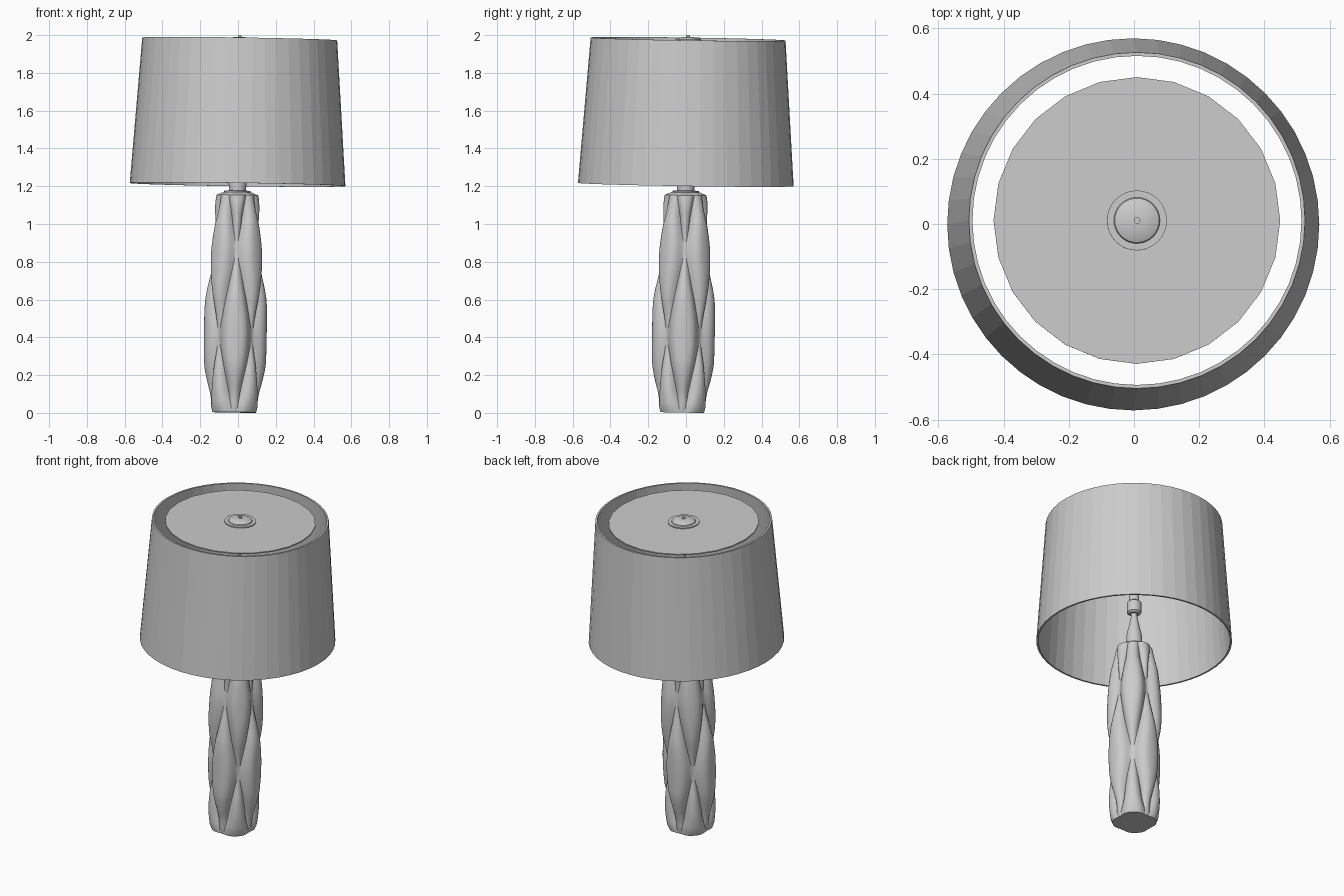
import bpy, bmesh, math
from mathutils import Matrix, Vector

if "Cube" in bpy.data.objects:
    bpy.data.objects.remove(bpy.data.objects["Cube"], do_unlink=True)

grey = bpy.data.materials.new("plain grey")
grey.use_nodes = True
COLOUR = (0.6, 0.6, 0.6, 1)
grey.diffuse_color = COLOUR
grey.node_tree.nodes["Principled BSDF"].inputs["Base Color"].default_value = COLOUR

# The whole lamp leans slightly towards +x and +y
axis = Vector((0.0147, 0.0157, 1))
LEAN = Matrix.Translation((-0.02, -0.02, 0.003)) @ Vector((0, 0, 1)).rotation_difference(axis).to_matrix().to_4x4()


def finish(bm, name, angle):
    bmesh.ops.recalc_face_normals(bm, faces=bm.faces)
    mesh = bpy.data.meshes.new(name)
    bm.to_mesh(mesh)
    bm.free()
    mesh.materials.append(grey)
    obj = bpy.data.objects.new(name, mesh)
    bpy.context.collection.objects.link(obj)
    obj.matrix_world = LEAN
    bpy.ops.object.select_all(action="DESELECT")
    obj.select_set(True)
    bpy.context.view_layer.objects.active = obj
    bpy.ops.object.shade_smooth_by_angle(angle=math.radians(angle))
    return obj


def ring(bm, radius, z, sides):
    return [bm.verts.new((radius * math.cos(t), radius * math.sin(t), z))
            for t in (math.tau * i / sides for i in range(sides))]


def bridge(bm, a, b):
    n = len(a)
    for i in range(n):
        k = (i + 1) % n
        bm.faces.new((a[i], a[k], b[k], b[i]))


def lathe(name, profile, sides, closed=False, angle=30):
    """Spin (radius, z) points; cap the ends, or join last to first."""
    bm = bmesh.new()
    rings = [ring(bm, r, z, sides) for r, z in profile]
    for a, b in zip(rings, rings[1:]):
        bridge(bm, a, b)
    if closed:
        bridge(bm, rings[-1], rings[0])
    else:
        bm.faces.new(rings[0])
        bm.faces.new(rings[-1])
    return finish(bm, name, angle)


def interpolate(points, z):
    for (z0, r0), (z1, r1) in zip(points, points[1:]):
        if z <= z1:
            t = (z - z0) / (z1 - z0)
            return r0 + (r1 - r0) * t
    return points[-1][1]


# Sculpted body: staggered leaf facets separated by crossing grooves
BODY = [(0, 0.128), (0.02, 0.138), (0.12, 0.152), (0.25, 0.165), (0.6, 0.167),
        (0.73, 0.161), (0.86, 0.154), (1.0, 0.140), (1.1, 0.122), (1.15, 0.112)]
COLS, ROWS, STEP, CENTRE = 128, 40, 0.02875, 14


def body_radius(i, j):
    a = math.tau * 2 * i / COLS
    b = math.pi * (j - CENTRE) / 32
    leaf = abs(math.cos(a + b) * math.cos(a - b))
    ends = min(1, 0.35 + min(j, ROWS - j) / 6)
    return interpolate(BODY, j * STEP) - 0.042 * ends * (1 - leaf) ** 2.2


bm = bmesh.new()
rows = []
for j in range(ROWS + 1):
    row = ring(bm, 1, j * STEP, COLS)
    for i, v in enumerate(row):
        r = body_radius(i, j)
        v.co.x *= r
        v.co.y *= r
    rows.append(row)
for lower, upper in zip(rows, rows[1:]):
    for i in range(COLS):
        k = (i + 1) % COLS
        a, b, c, d = lower[i], lower[k], upper[k], upper[i]
        reach = [v.co.xy.length for v in (a, b, c, d)]
        # split each cell along the groove
        if reach[0] + reach[2] < reach[1] + reach[3]:
            bm.faces.new((a, b, c)), bm.faces.new((a, c, d))
        else:
            bm.faces.new((a, b, d)), bm.faces.new((b, c, d))
rim = ring(bm, 0.075, 1.165, COLS)
bridge(bm, rows[-1], rim)
bm.faces.new(rim)
bm.faces.new(rows[0])
finish(bm, "sculpted_body", 28)

# Neck, socket and rod inside the shade
lathe("neck", [(0.07, 1.16), (0.07, 1.172), (0.045, 1.175), (0.047, 1.21), (0.044, 1.25),
               (0.03, 1.31), (0.018, 1.37), (0.018, 1.395)], 24)
lathe("socket", [(0.03, 1.385), (0.042, 1.395), (0.042, 1.46), (0.03, 1.47), (0.03, 1.55)], 24)
lathe("rod", [(0.01, 1.54), (0.01, 1.97)], 12)

# Open tapered drum shade with a thin wall
lathe("shade", [(0.571, 1.206), (0.516, 1.977), (0.505, 1.977), (0.560, 1.206)], 48, True, 5)

# Top diffuser disc and finial
lathe("diffuser_disc", [(0.44, 1.957), (0.44, 1.964)], 24)
lathe("finial_washer", [(0.092, 1.962), (0.092, 1.97)], 32)
lathe("finial_dome", [(0.072, 1.968), (0.068, 1.975), (0.052, 1.982), (0.028, 1.987),
                      (0.01, 1.988), (0.01, 1.996)], 32)
